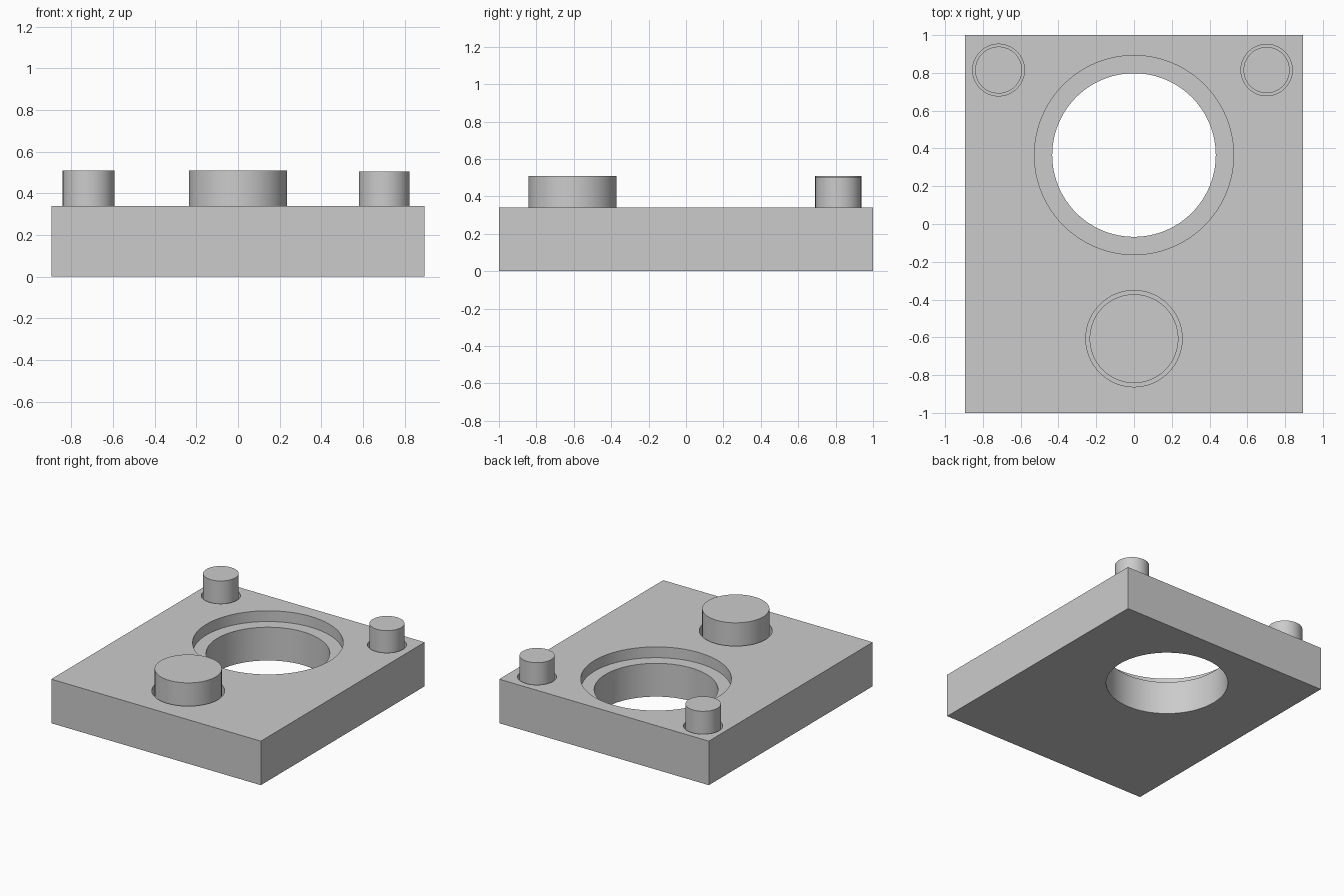
import bpy
import math

cube = bpy.data.objects.get("Cube")
if cube:
    bpy.data.objects.remove(cube, do_unlink=True)

grey = bpy.data.materials.new("plain grey")
grey.use_nodes = True
colour = (0.6, 0.6, 0.6, 1)
grey.diffuse_color = colour
grey.node_tree.nodes["Principled BSDF"].inputs["Base Color"].default_value = colour

THICK = 0.34
POCKET_FLOOR = 0.17


def cylinder(name, x, y, radius, bottom, top):
    bpy.ops.mesh.primitive_cylinder_add(
        vertices=96, radius=radius, depth=top - bottom,
        location=(x, y, (top + bottom) / 2))
    ob = bpy.context.object
    ob.name = name
    ob.data.materials.append(grey)
    return ob


def smooth(ob):
    bpy.ops.object.select_all(action="DESELECT")
    ob.select_set(True)
    bpy.context.view_layer.objects.active = ob
    bpy.ops.object.shade_smooth_by_angle(angle=math.radians(30))


def cut(target, x, y, radius, bottom):
    cutter = cylinder("cutter", x, y, radius, bottom, THICK + 0.1)
    mod = target.modifiers.new("cut", "BOOLEAN")
    mod.operation = "DIFFERENCE"
    mod.solver = "EXACT"
    mod.object = cutter
    bpy.context.view_layer.objects.active = target
    bpy.ops.object.modifier_apply(modifier=mod.name)
    bpy.data.objects.remove(cutter, do_unlink=True)


# Base plate
bpy.ops.mesh.primitive_cube_add(size=1, location=(0, 0, THICK / 2))
plate = bpy.context.object
plate.name = "base_plate"
plate.scale = (1.79, 2, THICK)
bpy.ops.object.transform_apply(location=True, rotation=False, scale=True)
plate.data.materials.append(grey)

# Stepped through hole
cut(plate, 0, 0.365, 0.527, THICK - 0.083)
cut(plate, 0, 0.365, 0.433, -0.1)

# Pegs standing in slightly wider pockets: x, y, radius, clearance, top
pegs = {
    "front_peg": (0, -0.607, 0.235, 0.02, 0.51),
    "back_right_peg": (-0.717, 0.815, 0.124, 0.013, 0.51),
    "back_left_peg": (0.702, 0.815, 0.122, 0.014, 0.505),
}
for name, (x, y, radius, gap, top) in pegs.items():
    cut(plate, x, y, radius + gap, POCKET_FLOOR)
    smooth(cylinder(name, x, y, radius, POCKET_FLOOR, top))

smooth(plate)
